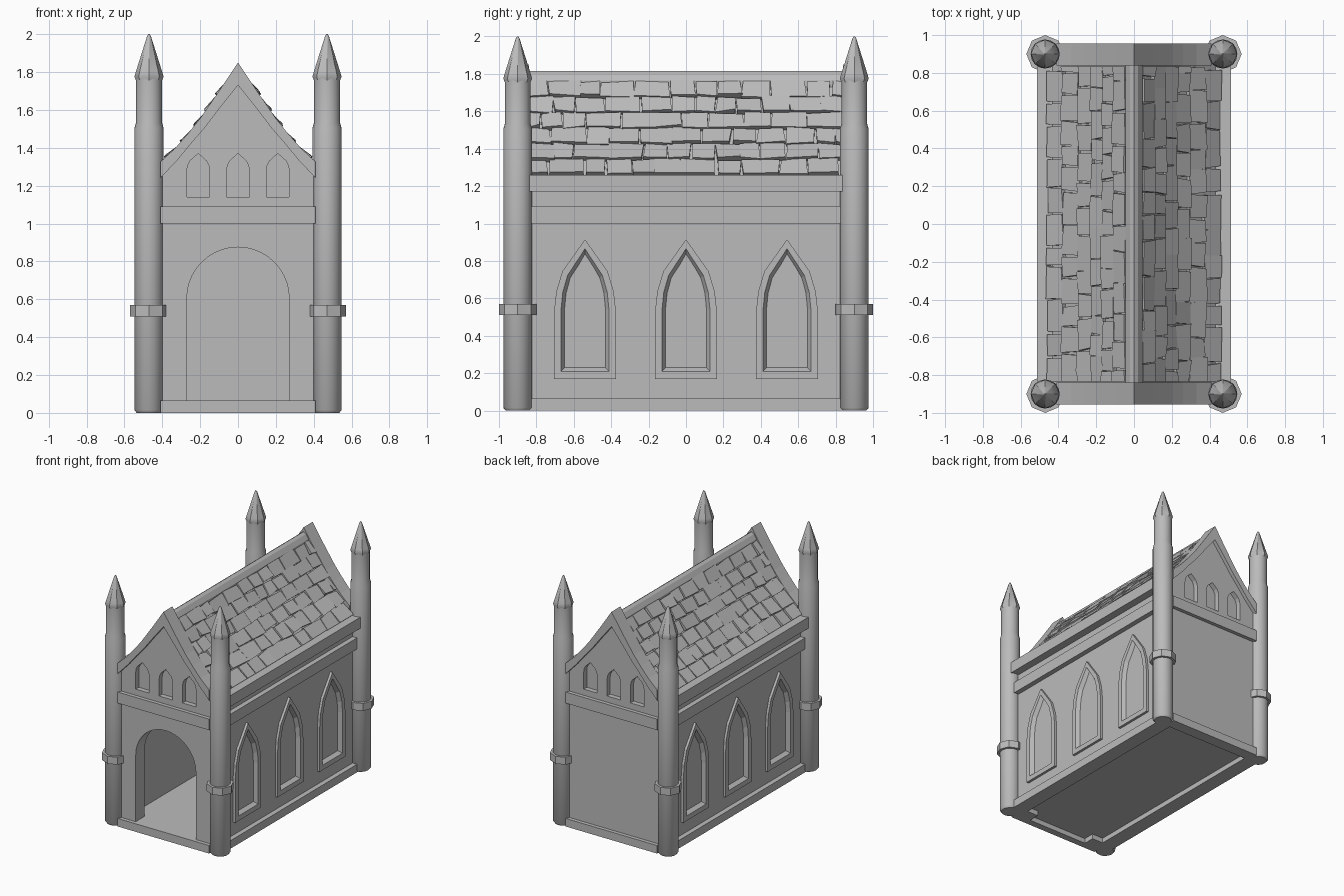
import bpy, bmesh, math, random
from mathutils import Vector

random.seed(4)
cube = bpy.data.objects.get("Cube")
if cube:
    bpy.data.objects.remove(cube)

stone = bpy.data.materials.new("grey_stone")
stone.use_nodes = True
GREY = (0.5, 0.5, 0.5, 1)
stone.diffuse_color = GREY
stone.node_tree.nodes["Principled BSDF"].inputs["Base Color"].default_value = GREY


def finish(name, bm):
    bmesh.ops.recalc_face_normals(bm, faces=bm.faces)
    mesh = bpy.data.meshes.new(name)
    bm.to_mesh(mesh)
    bm.free()
    mesh.materials.append(stone)
    ob = bpy.data.objects.new(name, mesh)
    bpy.context.collection.objects.link(ob)
    return ob


def loft(name, loops):
    """Skin a list of equal-length point loops and cap both ends."""
    bm = bmesh.new()
    rings = [[bm.verts.new(p) for p in loop] for loop in loops]
    n = len(rings[0])
    for a, b in zip(rings, rings[1:]):
        for i in range(n):
            j = (i + 1) % n
            bm.faces.new((a[i], a[j], b[j], b[i]))
    bm.faces.new(rings[0])
    bm.faces.new(rings[-1])
    return finish(name, bm)


def place(pts, axis, d):
    return [(u, d, z) if axis == "y" else (d, u, z) for u, z in pts]


def prism(name, pts, axis, a, b):
    return loft(name, [place(pts, axis, a), place(pts, axis, b)])


def box(name, x, y, z):
    rect = [(x[0], z[0]), (x[1], z[0]), (x[1], z[1]), (x[0], z[1])]
    return prism(name, rect, "y", y[0], y[1])


def lathe(name, centre, profile, sides=8):
    cx, cy = centre
    ang = [2 * math.pi * i / sides for i in range(sides)]
    return loft(name, [[(cx + r * math.cos(a), cy + r * math.sin(a), z) for a in ang]
                       for r, z in profile])


def lancet(w, bottom, spring, top, c=0):
    """Outline of a pointed arch."""
    h = top - spring
    half = [(w, bottom), (w, spring), (w * 0.93, spring + h * 0.28), (w * 0.73, spring + h * 0.56)]
    return ([(c + u, z) for u, z in half] + [(c, top)]
            + [(c - u, z) for u, z in reversed(half)])


def mirrored(half):
    """Complete a half outline that starts on the centre line."""
    return half + [(-u, z) for u, z in reversed(half) if u > 0]


def cut(ob, cutters):
    bpy.context.view_layer.objects.active = ob
    for c in cutters:
        c.hide_render = True
        mod = ob.modifiers.new("cut", "BOOLEAN")
        mod.operation, mod.solver, mod.object = "DIFFERENCE", "EXACT", c
        bpy.ops.object.modifier_apply(modifier=mod.name)
        bpy.data.objects.remove(c)


# Floor and ceiling with the eaves gutter
box("floor", (-0.44, 0.44), (-0.92, 0.92), (0.04, 0.065))
box("eaves", (-0.513, 0.513), (-0.84, 0.84), (1.17, 1.26))

# Front wall with an open round arch, plain back wall
arch = [(0.27 * math.cos(math.pi * i / 20), 0.605 + 0.27 * math.sin(math.pi * i / 20))
        for i in range(21)]
prism("front_wall", [(-0.45, 0), (-0.45, 1.1), (0.45, 1.1), (0.45, 0), (0.27, 0)]
      + arch + [(-0.27, 0)], "y", -0.925, -0.81)
box("back_wall", (-0.45, 0.45), (0.86, 0.925), (0, 1.1))

# Gable ends: niched wall, flared coping, cornice and plinth
outer = [(0, 1.85), (0.1, 1.70), (0.2, 1.555), (0.26, 1.48), (0.33, 1.40), (0.41, 1.325)]
inner = [(0, 1.73), (0.1, 1.605), (0.18, 1.50), (0.25, 1.42), (0.32, 1.335), (0.41, 1.24)]
for name, s in (("front", -1), ("back", 1)):
    gable = prism(name + "_gable", mirrored([(0, 1.78), (0.2, 1.52), (0.41, 1.28), (0.41, 1.05)]),
                  "y", s * 0.925, s * 0.84)
    cut(gable, [prism("niche_cutter", lancet(0.06, 1.14, 1.28, 1.37, c), "y", s * 0.885, s * 1.0)
                for c in (-0.21, 0, 0.21)])
    for side, m in (("left", 1), ("right", -1)):
        band = [(m * u, z) for u, z in outer + inner[::-1]]
        prism(f"{name}_{side}_coping", band, "y", s * 0.955, s * 0.84)
    lo, hi = sorted((s * 0.955, s * 0.84))
    box(name + "_cornice", (-0.41, 0.41), (lo, hi), (1.0, 1.09))
    lo, hi = sorted((s * 0.955, s * 0.9))
    box(name + "_plinth", (-0.41, 0.41), (lo, hi), (0, 0.065))

# Long sides: wall, three framed lancet windows, cornice and plinth
for name, s in (("left", 1), ("right", -1)):
    def span(a, b):
        return sorted((s * a, s * b))
    wall = box(name + "_wall", span(0.37, 0.45), (-0.9, 0.9), (0, 1.2))
    centres = (-0.54, 0, 0.54)
    cut(wall, [prism("window_cutter", lancet(0.14, 0.2, 0.54, 0.88, c), "x", s * 0.395, s * 0.6)
               for c in centres])
    for c in centres:
        rim = lancet(0.165, 0.17, 0.53, 0.915, c)
        lip = lancet(0.128, 0.21, 0.54, 0.865, c)
        pane = lancet(0.09, 0.25, 0.55, 0.81, c)
        loft(name + "_window", [place(rim, "x", s * 0.44), place(rim, "x", s * 0.47),
                                place(lip, "x", s * 0.47), place(pane, "x", s * 0.41)])
    box(name + "_cornice", span(0.4, 0.49), (-0.84, 0.84), (1.0, 1.09))
    box(name + "_plinth", span(0.43, 0.49), (-0.84, 0.84), (0, 0.065))

# Roof body and ridge cap
prism("roof_body", mirrored([(0, 1.79), (0.245, 1.45), (0.44, 1.25)]), "y", -0.85, 0.85)
prism("ridge_cap", mirrored([(0, 1.815), (0.022, 1.80), (0.045, 1.765), (0.045, 1.73)]),
      "y", -0.85, 0.85)


# Uneven stone tiles laid in courses
def slope_point(z):
    if z < 1.46:
        return 0.45 - (z - 1.26)
    return 0.25 - (z - 1.46) * 0.215 / 0.31


def tile(bm, s, y0, y1, z0, z1):
    def jit(a):
        return random.uniform(-a, a)
    rows = []
    lift = random.uniform(0.012, 0.024)
    for z, out in ((z0, lift), (z1, 0.008)):
        for y in (y0, y1):
            zz = max(z + jit(0.007), 1.262)
            yy = max(-0.835, min(0.835, y + jit(0.008)))
            base = Vector((s * slope_point(zz), yy, zz))
            normal = Vector((s * 0.76, 0, 0.65))
            rows.append((bm.verts.new(base - normal * 0.02),
                         bm.verts.new(base + normal * (out + jit(0.004)))))
    (a, A), (b, B), (c, C), (d, D) = rows
    for f in ((A, B, D, C), (a, b, d, c), (a, b, B, A), (c, d, D, C), (a, c, C, A), (b, d, D, B)):
        bm.faces.new(f)


for name, s in (("left", 1), ("right", -1)):
    bm = bmesh.new()
    courses = 6
    step = 0.5 / courses
    for row in range(courses):
        z = 1.26 + row * step
        y = -0.83 - random.uniform(0, 0.08)
        while y < 0.81:
            end = y + random.uniform(0.1, 0.2)
            if end > -0.8:
                tile(bm, s, y + 0.004, end - 0.004, z - 0.002, z + step - 0.005)
            y = end
    finish(name + "_roof_tiles", bm)

# Corner turrets: shaft, band and spire
shaft = [(0.065, 0), (0.077, 0.015), (0.077, 1.505), (0.068, 1.535), (0.068, 1.77)]
spire = [(0.062, 1.74), (0.077, 1.775), (0.07, 1.80), (0.01, 1.99), (0.004, 2.0)]
bpy.ops.object.select_all(action="DESELECT")
for x in (-0.47, 0.47):
    for y in (-0.9, 0.9):
        parts = [lathe("turret_shaft", (x, y), shaft, 16),
                 lathe("turret_spire", (x, y), spire)]
        lathe("turret_band", (x, y), [(0.1, 0.51), (0.1, 0.57)])
        for ob in parts:
            ob.select_set(True)
            bpy.context.view_layer.objects.active = ob
bpy.ops.object.shade_smooth_by_angle(angle=math.radians(40))
